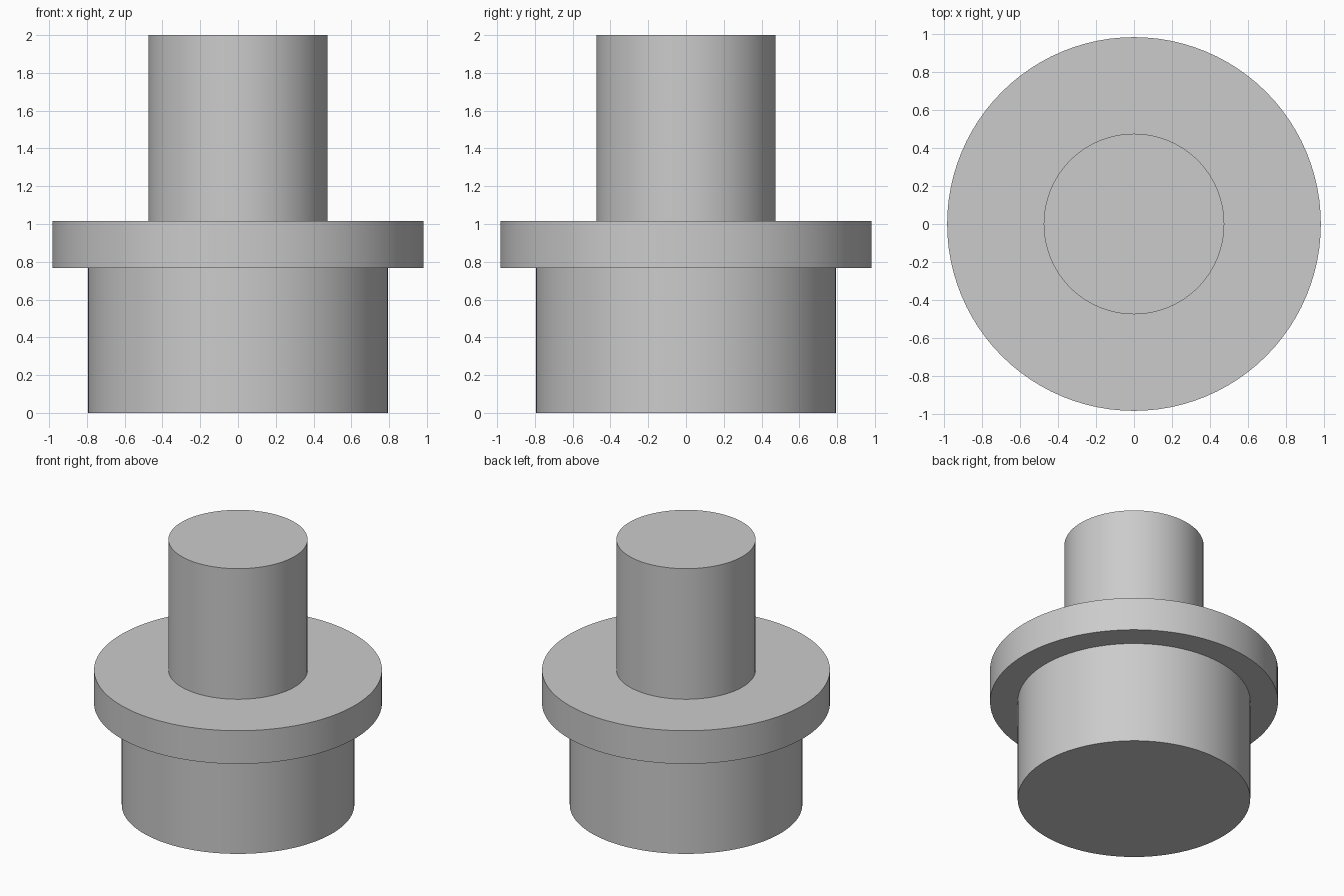
import bpy
import bmesh
import math

cube = bpy.data.objects.get("Cube")
if cube:
    bpy.data.objects.remove(cube, do_unlink=True)

SEGMENTS = 96
BASE_R, FLANGE_R, SHAFT_R = 0.794, 0.983, 0.475
FLANGE_BOTTOM, FLANGE_TOP, HEIGHT = 0.766, 1.016, 2.0

# Plain grey finish
grey = bpy.data.materials.new("plain_grey")
grey.use_nodes = True
colour = (0.6, 0.6, 0.6, 1.0)
grey.diffuse_color = colour
grey.node_tree.nodes["Principled BSDF"].inputs["Base Color"].default_value = colour

# Stepped half profile: base, flange, shaft
profile = [
    (BASE_R, 0.0), (BASE_R, FLANGE_BOTTOM),
    (FLANGE_R, FLANGE_BOTTOM), (FLANGE_R, FLANGE_TOP),
    (SHAFT_R, FLANGE_TOP), (SHAFT_R, HEIGHT),
]

# Turn the profile into one closed solid
bm = bmesh.new()
rings = []
for radius, z in profile:
    ring = []
    for i in range(SEGMENTS):
        angle = math.tau * i / SEGMENTS
        ring.append(bm.verts.new((radius * math.cos(angle), radius * math.sin(angle), z)))
    rings.append(ring)
for low, high in zip(rings, rings[1:]):
    for i in range(SEGMENTS):
        j = (i + 1) % SEGMENTS
        bm.faces.new((low[i], low[j], high[j], high[i]))

# Flat end caps
bm.faces.new(reversed(rings[0]))
bm.faces.new(rings[-1])
bmesh.ops.recalc_face_normals(bm, faces=bm.faces)

mesh = bpy.data.meshes.new("flanged_shaft")
bm.to_mesh(mesh)
bm.free()
mesh.materials.append(grey)
shaft = bpy.data.objects.new("flanged_shaft", mesh)
bpy.context.collection.objects.link(shaft)

# Smooth round walls, crisp steps
bpy.ops.object.select_all(action="DESELECT")
shaft.select_set(True)
bpy.context.view_layer.objects.active = shaft
bpy.ops.object.shade_smooth_by_angle(angle=math.radians(30))
